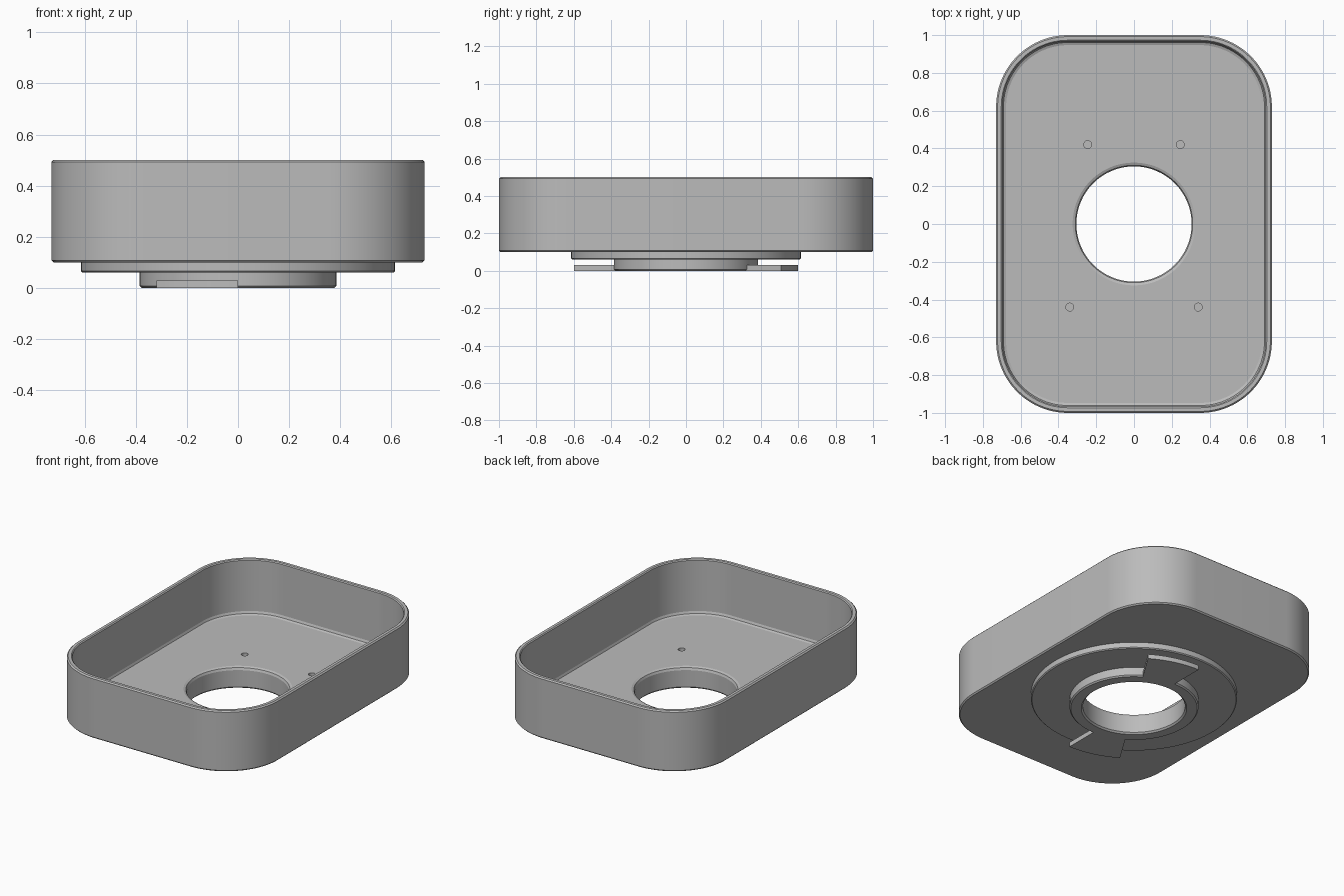
import bpy, bmesh
from math import sin, cos, pi, radians

cube = bpy.data.objects.get("Cube")
if cube:
    bpy.data.objects.remove(cube, do_unlink=True)

HALF_X, HALF_Y, CORNER = 0.73, 1.0, 0.38
STEPS = 23                      # segments per rounded corner
COUNT = 4 * (STEPS + 1)         # points in every ring

grey = bpy.data.materials.new("matte_grey")
grey.use_nodes = True
grey.diffuse_color = (0.5, 0.5, 0.5, 1)
grey.node_tree.nodes["Principled BSDF"].inputs["Base Color"].default_value = (0.5, 0.5, 0.5, 1)


def rect_ring(inset, z):
    """Rounded rectangle, counter-clockwise from +x."""
    r = CORNER - inset
    pts = []
    for c, (sx, sy) in enumerate([(1, 1), (-1, 1), (-1, -1), (1, -1)]):
        for i in range(STEPS + 1):
            a = (c + i / STEPS) * pi / 2
            pts.append((sx * (HALF_X - CORNER) + r * cos(a),
                        sy * (HALF_Y - CORNER) + r * sin(a), z))
    return pts


def round_ring(r, z):
    return [(r * cos(a), r * sin(a), z)
            for a in ((i + 0.5) * 2 * pi / COUNT for i in range(COUNT))]


def finish(name, bm):
    bmesh.ops.recalc_face_normals(bm, faces=bm.faces)
    mesh = bpy.data.meshes.new(name)
    bm.to_mesh(mesh)
    bm.free()
    mesh.materials.append(grey)
    obj = bpy.data.objects.new(name, mesh)
    bpy.context.collection.objects.link(obj)
    return obj


def select(obj):
    bpy.ops.object.select_all(action='DESELECT')
    obj.select_set(True)
    bpy.context.view_layer.objects.active = obj


def loft(name, rings):
    """Closed loop of rings, each joined to the next and the last to the first."""
    bm = bmesh.new()
    loops = [[bm.verts.new(p) for p in ring] for ring in rings]
    for k, a in enumerate(loops):
        b = loops[(k + 1) % len(loops)]
        for i in range(COUNT):
            j = (i + 1) % COUNT
            bm.faces.new((a[i], a[j], b[j], b[i]))
    return finish(name, bm)


# Tray with floor opening, round step and mounting collar as one section
FLOOR = 0.14
outside = [(0.008, 0.1), (0, 0.108), (0, 0.492), (0.008, 0.5)]
inside = [(0.027, 0.5), (0.033, 0.494), (0.033, FLOOR + 0.02),
          (0.039, FLOOR + 0.006), (0.053, FLOOR)]
opening = [(0.325, FLOOR), (0.311, FLOOR - 0.006), (0.305, FLOOR - 0.02),
           (0.305, 0.01), (0.315, 0)]
underside = [(0.377, 0), (0.385, 0.008), (0.385, 0.06),
             (0.609, 0.06), (0.615, 0.066), (0.615, 0.1)]
tray = loft("tray", [rect_ring(*p) for p in outside + inside]
            + [round_ring(*p) for p in opening + underside])

# Blind screw holes in the tray floor
bm = bmesh.new()
for x, y in [(0.245, 0.42), (0.34, -0.44)]:
    for side in (-1, 1):
        made = bmesh.ops.create_cone(bm, cap_ends=True, segments=24,
                                     radius1=0.021, radius2=0.021, depth=0.12)
        bmesh.ops.translate(bm, verts=made["verts"], vec=(side * x, y, FLOOR))
cutter = finish("screw_hole_cutter", bm)
cutter.hide_render = True
cut = tray.modifiers.new("screw_holes", 'BOOLEAN')
cut.operation, cut.solver, cut.object = 'DIFFERENCE', 'EXACT', cutter
select(tray)
bpy.ops.object.modifier_apply(modifier=cut.name)
bpy.data.objects.remove(cutter, do_unlink=True)


def locking_tab(name, start):
    """Flat ring sector reaching out from the collar."""
    bm = bmesh.new()
    angles = [radians(start - 32 * i / 12) for i in range(13)]
    outline = ([(0.6 * cos(a), 0.6 * sin(a), 0) for a in angles]
               + [(0.375 * cos(a), 0.375 * sin(a), 0) for a in reversed(angles)])
    base = bm.faces.new([bm.verts.new(p) for p in outline])
    top = bmesh.ops.extrude_face_region(bm, geom=[base])["geom"]
    bmesh.ops.translate(bm, vec=(0, 0, 0.03),
                        verts=[v for v in top if isinstance(v, bmesh.types.BMVert)])
    return finish(name, bm)


# Two bayonet tabs, opposite each other
parts = [tray, locking_tab("front_locking_tab", -90), locking_tab("back_locking_tab", 90)]

for part in parts:
    select(part)
    bpy.ops.object.shade_smooth_by_angle(angle=radians(20))
